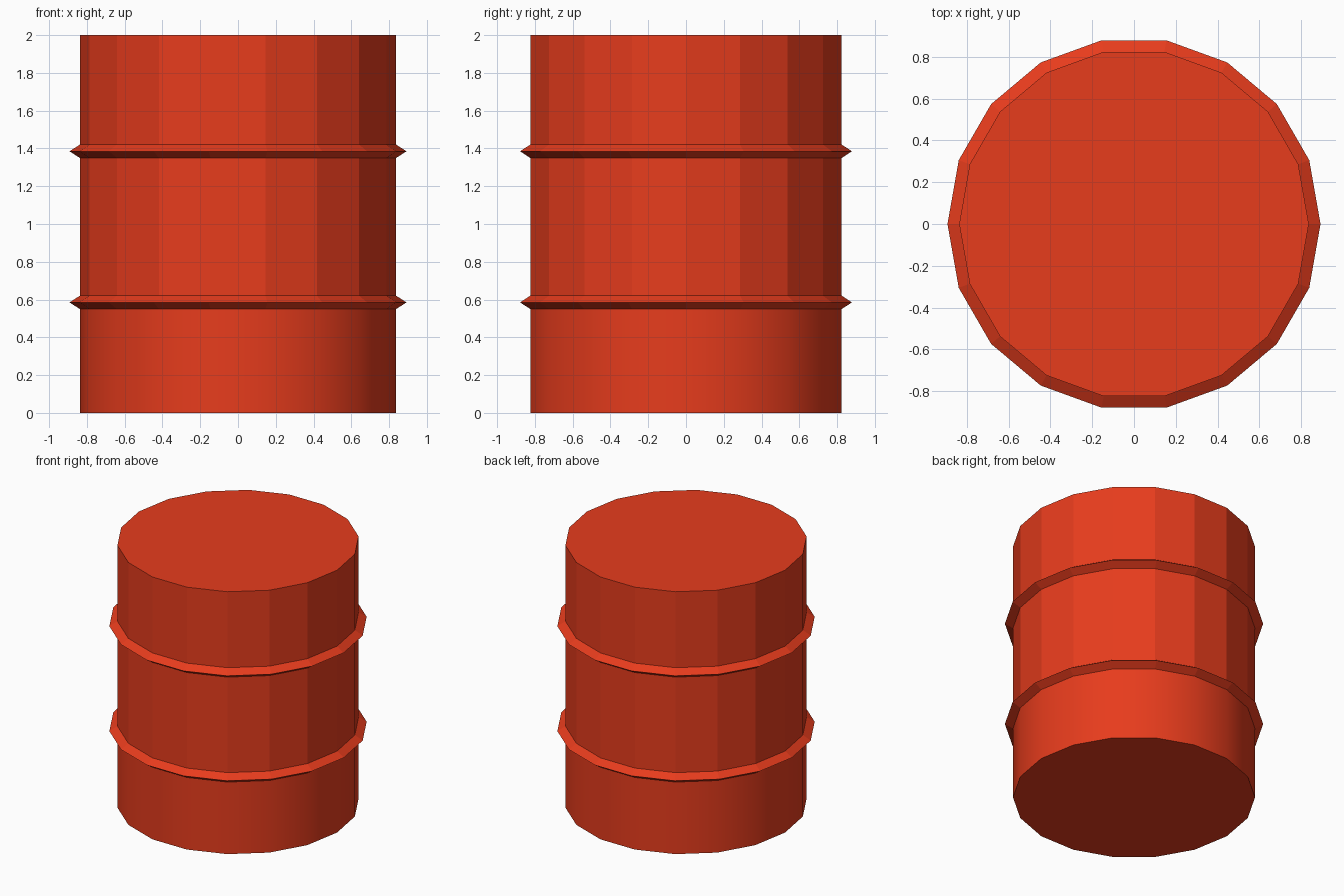
import bpy
import bmesh
from math import cos, sin, tau

if "Cube" in bpy.data.objects:
    bpy.data.objects.remove(bpy.data.objects["Cube"])

SIDES = 18
BODY_R, RIB_R = 0.836, 0.892

# Side profile (radius, height): plain wall with two V-shaped ribs
profile = [(BODY_R, 0.0)]
for z in (0.585, 1.385):
    profile += [(BODY_R, z - 0.036), (RIB_R, z), (BODY_R, z + 0.036)]
profile.append((BODY_R, 2.0))

# Lathe the profile into rings of vertices
bm = bmesh.new()
rings = [[bm.verts.new((r * cos(tau * i / SIDES), r * sin(tau * i / SIDES), z))
          for i in range(SIDES)] for r, z in profile]

# Walls: only the lowest band is smooth shaded
for level, (low, high) in enumerate(zip(rings, rings[1:])):
    for i in range(SIDES):
        j = (i + 1) % SIDES
        face = bm.faces.new((low[i], low[j], high[j], high[i]))
        face.smooth = level == 0

# Flat lid and base
bm.faces.new(rings[-1])
bm.faces.new(rings[0][::-1])

# Red painted drum
mesh = bpy.data.meshes.new("barrel")
bm.to_mesh(mesh)
bm.free()
paint = bpy.data.materials.new("red_paint")
paint.diffuse_color = (0.8, 0.045, 0.012, 1.0)
paint.use_nodes = True
paint.node_tree.nodes["Principled BSDF"].inputs["Base Color"].default_value = paint.diffuse_color
mesh.materials.append(paint)
barrel = bpy.data.objects.new("barrel", mesh)
bpy.context.collection.objects.link(barrel)
